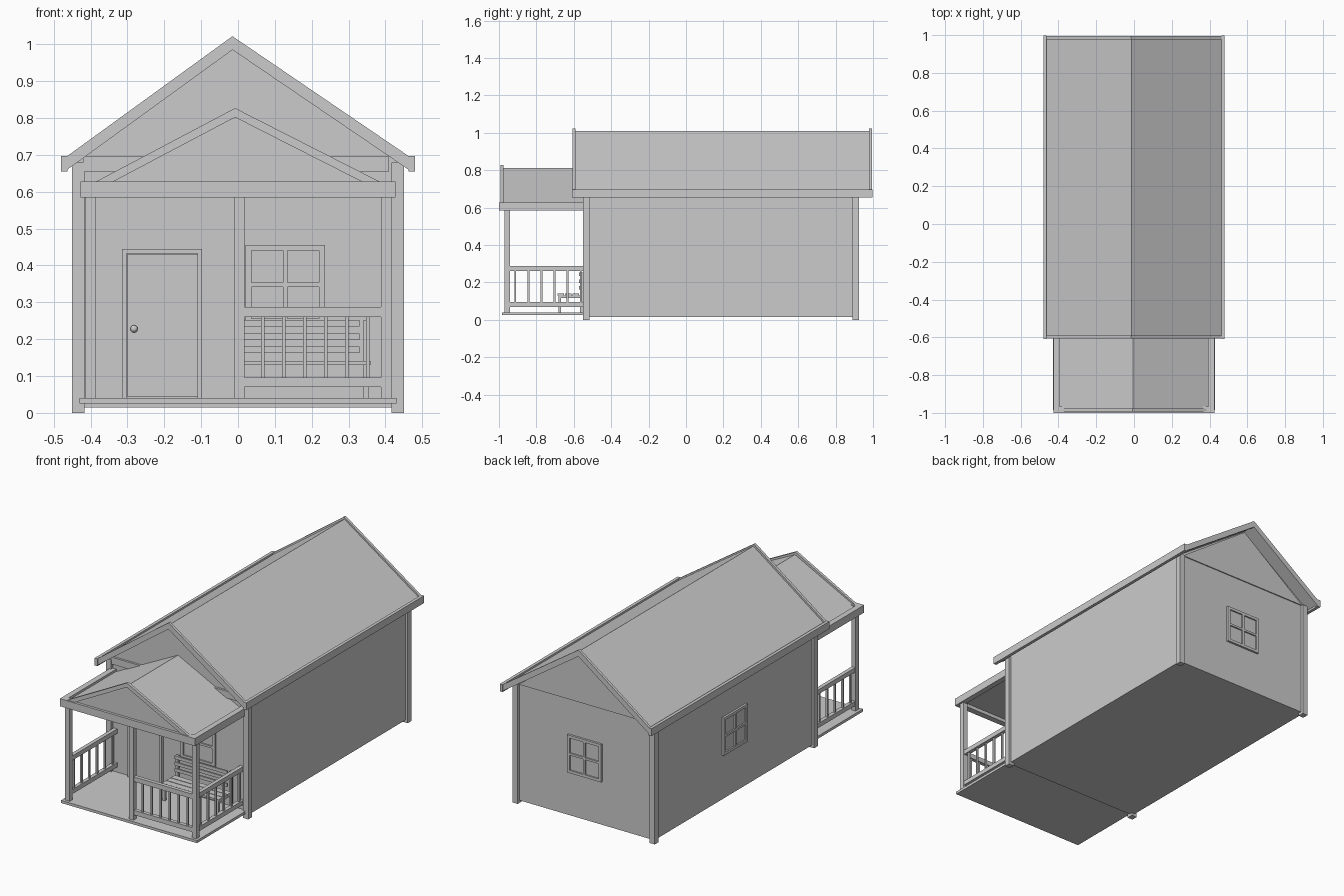
import bpy, bmesh
from mathutils import Vector

cube = bpy.data.objects.get("Cube")
if cube:
    bpy.data.objects.remove(cube, do_unlink=True)

GREY = (0.6, 0.6, 0.6, 1)
mat = bpy.data.materials.new("plain grey")
mat.use_nodes = True
mat.diffuse_color = GREY
mat.node_tree.nodes["Principled BSDF"].inputs["Base Color"].default_value = GREY


def finish(name, bm):
    bmesh.ops.recalc_face_normals(bm, faces=bm.faces)
    me = bpy.data.meshes.new(name)
    bm.to_mesh(me)
    bm.free()
    me.materials.append(mat)
    ob = bpy.data.objects.new(name, me)
    bpy.context.collection.objects.link(ob)
    return ob


def boxes(name, *spans):
    """Each span is (x0, x1, y0, y1, z0, z1)."""
    bm = bmesh.new()
    for x0, x1, y0, y1, z0, z1 in spans:
        vs = bmesh.ops.create_cube(bm, size=1)["verts"]
        for v in vs:
            v.co = Vector(((x0 + x1) / 2 + v.co.x * (x1 - x0),
                           (y0 + y1) / 2 + v.co.y * (y1 - y0),
                           (z0 + z1) / 2 + v.co.z * (z1 - z0)))
    return finish(name, bm)


def prism(name, profile, y0, y1):
    """Extrude an xz profile along y."""
    bm = bmesh.new()
    face = bm.faces.new([bm.verts.new((x, y0, z)) for x, z in profile])
    new = bmesh.ops.extrude_face_region(bm, geom=[face])["geom"]
    bmesh.ops.translate(bm, vec=(0, y1 - y0, 0),
                        verts=[g for g in new if isinstance(g, bmesh.types.BMVert)])
    return finish(name, bm)


def chevron(name, half, eave, peak, px, thick, y0, y1):
    """Two joined slopes of equal vertical thickness."""
    prism(name, [(-half, eave), (px, peak), (half, eave),
                 (half, eave - thick), (px, peak - thick), (-half, eave - thick)], y0, y1)


def window(name, loc, turn):
    """Four-pane square window standing proud of a wall that faces -y before turning."""
    h, f, d, m = 0.108, 0.016, 0.012, 0.006
    ob = boxes(name, (-h, -h + f, -d, 0, -h, h), (h - f, h, -d, 0, -h, h),
               (-h + f, h - f, -d, 0, h - f, h), (-h + f, h - f, -d, 0, -h, -h + f),
               (-m, m, -d, 0, -h + f, h - f), (-h + f, h - f, -d, 0, -m, m),
               (-h + f, h - f, -0.004, 0, -h + f, h - f))
    ob.location = loc
    ob.rotation_euler.z = turn


# House body, with gable ends
FRONT, BACK, SIDE = -0.535, 0.91, 0.437
prism("house_walls", [(-SIDE, 0.015), (SIDE, 0.015), (SIDE, 0.685),
                      (-0.012, 0.99), (-SIDE, 0.685)], FRONT, BACK)
prism("back_gable", [(-0.42, 0.68), (0.42, 0.68), (-0.012, 0.985)], BACK, BACK + 0.006)
boxes("front_gable_beam", (-0.42, 0.41, FRONT - 0.012, FRONT, 0.655, 0.695))
boxes("corner_posts", *[(min(a, b), max(a, b), y, y + 0.035, 0, 0.68)
                        for a, b in ((-0.45, -0.417), (0.45, 0.417))
                        for y in (-0.55, 0.89)])

# Main roof with raised edge boards
chevron("main_roof", 0.468, 0.682, 1.01, -0.012, 0.02, -0.595, 0.985)
for name, y in (("front_barge_board", -0.607), ("back_barge_board", 0.978)):
    chevron(name, 0.47, 0.692, 1.022, -0.015, 0.037, y, y + 0.016)
boxes("eave_boards", (-0.48, -0.462, -0.61, 0.997, 0.655, 0.697),
      (0.462, 0.48, -0.61, 0.997, 0.655, 0.697))

# Porch floor, posts and beams
boxes("porch_floor", (-0.43, 0.43, -0.985, FRONT, 0.025, 0.04))
boxes("porch_posts", *[(x, x + 0.028, -0.97, -0.942, 0.04, 0.59)
                       for x in (-0.414, -0.01, 0.388)])
boxes("porch_beams", (-0.427, 0.427, -1.0, -0.965, 0.585, 0.628),
      (-0.427, -0.395, -0.965, FRONT, 0.585, 0.628),
      (0.395, 0.427, -0.965, FRONT, 0.585, 0.628))
boxes("porch_ceiling", (-0.395, 0.395, -0.965, FRONT, 0.605, 0.615))

# Porch roof
chevron("porch_roof", 0.41, 0.606, 0.812, -0.005, 0.015, -0.985, FRONT)
prism("porch_gable", [(-0.39, 0.61), (0.39, 0.61), (-0.005, 0.81)], -0.985, -0.97)
chevron("porch_barge_board", 0.415, 0.612, 0.827, -0.008, 0.025, -0.993, -0.977)

# Porch railings
boxes("front_railing", (0.018, 0.39, -0.967, -0.945, 0.26, 0.287),
      (0.018, 0.39, -0.967, -0.945, 0.07, 0.096),
      *[(0.062 + i * 0.057, 0.072 + i * 0.057, -0.961, -0.951, 0.09, 0.265) for i in range(6)])
for name, x in (("right_railing", -0.411), ("left_railing", 0.389)):
    boxes(name, (x, x + 0.022, -0.945, FRONT, 0.262, 0.288),
          (x, x + 0.022, -0.945, FRONT, 0.07, 0.095),
          *[(x + 0.006, x + 0.016, y, y + 0.01, 0.09, 0.265)
            for y in [-0.918 + i * 0.07 for i in range(6)]])

# Door with frame and knob
boxes("door_frame", (-0.315, -0.303, FRONT - 0.015, FRONT, 0.04, 0.445),
      (-0.11, -0.098, FRONT - 0.015, FRONT, 0.04, 0.445),
      (-0.303, -0.11, FRONT - 0.015, FRONT, 0.432, 0.445))
boxes("door_panel", (-0.301, -0.108, FRONT - 0.008, FRONT, 0.045, 0.43))
bm = bmesh.new()
bmesh.ops.create_uvsphere(bm, u_segments=16, v_segments=10, radius=0.01)
for f in bm.faces:
    f.smooth = True
knob = finish("door_knob", bm)
knob.location = (-0.282, FRONT - 0.016, 0.228)

# Windows on front, back and right walls
TURN = 1.5708
window("front_window", (0.128, FRONT, 0.348), 0)
window("back_window", (0, BACK, 0.37), 2 * TURN)
window("right_window", (-SIDE, 0.19, 0.375), -TURN)

# Bench under the front window
B0, B1 = 0.0, 0.36
boxes("bench_seat", *[(B0, B1, y, y + 0.036, 0.13, 0.141) for y in (-0.688, -0.648, -0.608)])
boxes("bench_back", *[(B0, B1 - 0.03, -0.572, -0.562, z, z + 0.018) for z in (0.162, 0.198, 0.234)])
boxes("bench_legs", *[(x, x + 0.016, y, y + 0.014, 0.04, top)
                      for x in (B0, B1 - 0.02)
                      for y, top in ((-0.683, 0.13), (-0.566, 0.252))],
      *[(x, x + 0.016, -0.683, -0.566, 0.118, 0.13) for x in (B0, B1 - 0.02)])
